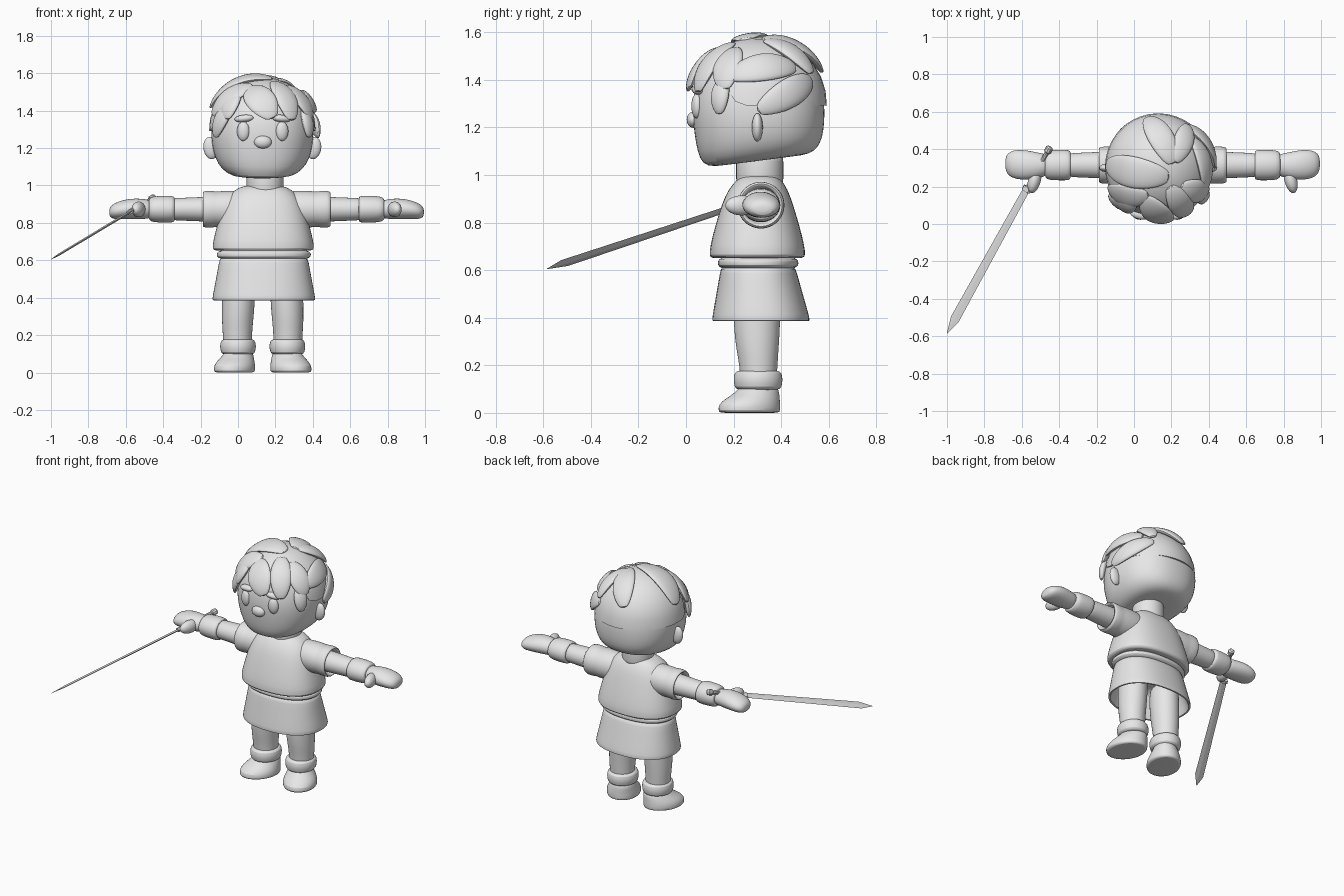
import bpy, bmesh, math
from mathutils import Vector, Matrix

clay = bpy.data.materials.new("clay grey")
clay.diffuse_color = (0.8, 0.8, 0.8, 1)


def finish(name, bm, subdiv=1, angle=40):
    bmesh.ops.recalc_face_normals(bm, faces=bm.faces)
    me = bpy.data.meshes.new(name)
    bm.to_mesh(me)
    bm.free()
    me.materials.append(clay)
    ob = bpy.data.objects.new(name, me)
    bpy.context.collection.objects.link(ob)
    if subdiv:
        ob.modifiers.new("round", 'SUBSURF').levels = subdiv
        ob.modifiers["round"].render_levels = subdiv
    bpy.ops.object.select_all(action='DESELECT')
    ob.select_set(True)
    bpy.context.view_layer.objects.active = ob
    bpy.ops.object.shade_smooth_by_angle(angle=math.radians(angle))
    return ob


def skin(bm, rows):
    """Join rows of points into a capped tube."""
    rings = [[bm.verts.new(p) for p in row] for row in rows]
    n = len(rings[0])
    for a, b in zip(rings, rings[1:]):
        for i in range(n):
            j = (i + 1) % n
            bm.faces.new((a[i], a[j], b[j], b[i]))
    bm.faces.new(rings[0][::-1])
    bm.faces.new(rings[-1])


def loft(name, rings, axis='z', power=2.0, n=24, mirror=None, tilt=None):
    """Rings are (position, radius a, radius b, centre a, centre b)."""
    rows = []
    for t, ra, rb, ca, cb in rings:
        row = []
        for i in range(n):
            a = 2 * math.pi * i / n
            c, s = math.cos(a), math.sin(a)
            u = ca + ra * math.copysign(abs(c) ** (2 / power), c)
            v = cb + rb * math.copysign(abs(s) ** (2 / power), s)
            p = (u, v, t) if axis == 'z' else (t, u, v)
            row.append(tilt(p) if tilt else p)
        rows.append(row)
    bm = bmesh.new()
    skin(bm, rows)
    finish(name if mirror is None else "left_" + name, bm)
    if mirror is not None:
        bm = bmesh.new()
        skin(bm, [[(2 * mirror - p[0], p[1], p[2]) for p in r] for r in rows])
        finish("right_" + name, bm)


def blob(name, centre, radii, rot=(0, 0, 0)):
    bm = bmesh.new()
    bmesh.ops.create_uvsphere(bm, u_segments=20, v_segments=12, radius=1)
    m = Matrix.Identity(3)
    for a, ax in zip(rot, 'XYZ'):
        m = Matrix.Rotation(a, 3, ax) @ m
    for v in bm.verts:
        v.co = Vector(centre) + m @ Vector([c * r for c, r in zip(v.co, radii)])
    finish(name, bm, 0, 60)


CX, CY = 0.135, 0.305

# head: tilted jaw, rounded crown
HX = 0.13
head = [(1.055, .08, .08, .31), (1.05, .15, .19, .305), (1.065, .195, .235, .305),
        (1.11, .24, .26, .307), (1.18, .265, .273, .307), (1.26, .276, .28, .305),
        (1.34, .27, .275, .305), (1.42, .248, .25, .305), (1.49, .205, .205, .305),
        (1.54, .145, .145, .305), (1.565, .06, .06, .305)]
loft("head", [(z, rx, ry, HX, cy) for z, rx, ry, cy in head], power=2.3, n=32,
     tilt=lambda p: (p[0], p[1], p[2] + max(0, 1 - max(0, p[2] - 1.05) / .15) * (p[1] - .25) * .13))

# hair cap: low at the back, high over the forehead
HC, HR = Vector((HX, CY, 1.3)), Vector((.285, .287, .28))
rows = []
for k in range(9):
    row = []
    for i in range(36):
        a = 2 * math.pi * i / 36
        low = -.03 if math.sin(a) > -.3 else -.03 + .6 * min(1, (-math.sin(a) - .3) / .4)
        e = low + (1.54 - low) * max(0, k - 1) / 7
        s = .95 if k == 0 else 1
        row.append(HC + Vector((HR.x * s * math.cos(e) * math.cos(a),
                                HR.y * s * math.cos(e) * math.sin(a), HR.z * math.sin(e))))
    rows.append(row)
bm = bmesh.new()
skin(bm, rows)
finish("hair_cap", bm, 0, 40)


# hair locks: leaf shapes bent over the cap
def lock(name, root, tip, width, lift=.06):
    def direction(p):
        q = Vector(p) - HC
        return Vector((q.x / HR.x, q.y / HR.y, q.z / HR.z)).normalized()
    d0, d1 = direction(root), direction(tip)
    rows = []
    for k in range(10):
        t = k / 9
        d = d0.slerp(d1, t)
        side = d.cross(d1 - d0).normalized()
        f = max(.06, math.sin(math.pi * (.05 + .9 * t)) ** .6)
        c = HC + Vector((d.x * HR.x, d.y * HR.y, d.z * HR.z)) * (1 + lift * t)
        rows.append([c + side * width * f * math.cos(a) + d * .024 * f * math.sin(a)
                     for a in (2 * math.pi * i / 12 for i in range(12))])
    bm = bmesh.new()
    skin(bm, rows)
    finish(name, bm, 1, 50)


for i, (root, tip, w) in enumerate([
        ((.05, .13, 1.55), (.19, .00, 1.36), .085), ((.08, .15, 1.54), (-.19, .16, 1.39), .075),
        ((-.03, .10, 1.47), (-.16, .12, 1.25), .055), ((.19, .25, 1.57), (-.17, .32, 1.42), .09),
        ((.19, .20, 1.56), (.30, .03, 1.35), .07), ((.26, .20, 1.55), (.45, .13, 1.37), .07),
        ((.36, .15, 1.42), (.41, .12, 1.25), .045), ((.33, .48, 1.47), (.42, .16, 1.43), .07),
        ((.30, .56, 1.42), (.42, .30, 1.27), .065), ((.22, .33, 1.58), (.31, .56, 1.44), .06),
        ((.21, .32, 1.58), (.07, .57, 1.43), .075), ((-.01, .15, 1.52), (-.09, .04, 1.36), .06)]):
    lock("hair_lock_%d" % (i + 1), root, tip, w)

# face
for side, s in (("right", -1), ("left", 1)):
    blob(side + "_eye", (.132 + s * .104, .045, 1.29), (.034, .022, .052), (0, 0, s * .2))
    blob(side + "_eyebrow", (.132 + s * .1, .05, 1.358), (.052, .025, .02), (0, s * .1, s * .2))
    blob(side + "_ear", (HX + s * .275, .3, 1.2), (.04, .023, .06), (0, s * .15, 0))
blob("nose", (.133, .03, 1.232), (.047, .027, .034))

# neck, tunic, belt
loft("neck", [(.95, .1, .1, CX + .01, .31), (.97, .1, .1, CX + .01, .31),
              (1.07, .1, .1, CX + .01, .31), (1.09, .1, .1, CX + .01, .31)])
loft("tunic", [(z, rx, ry, CX, cy) for z, rx, ry, cy in (
    (.652, .2, .15, .3), (.65, .26, .195, .3), (.66, .274, .203, .3), (.70, .27, .2, .3),
    (.78, .25, .18, .3), (.88, .222, .15, .3), (.94, .19, .125, .303), (.98, .15, .095, .307),
    (1.0, .1, .07, .31), (1.0, .04, .03, .31))], power=2.4, n=28)
loft("belt", [(z, rx, ry, CX + .003, .303) for z, rx, ry in (
    (.605, .2, .13), (.607, .235, .155), (.62, .255, .172), (.64, .255, .172),
    (.653, .235, .155), (.655, .2, .13))], power=2.3)

# skirt, open underneath
loft("skirt", [(z, rx, ry, CX + .003, cy) for z, rx, ry, cy in (
    (.61, .19, .12, .303), (.612, .234, .156, .303), (.60, .24, .16, .304), (.5, .257, .183, .309),
    (.40, .277, .206, .315), (.385, .277, .207, .315), (.386, .262, .192, .315),
    (.40, .258, .188, .315), (.55, .22, .145, .305), (.56, .16, .1, .305))], power=2.3, n=28)

# legs, ankle cuffs, shoes
LM = .132
loft("leg", [(z, rx, ry, LM + x, y) for z, rx, ry, x, y in (
    (.08, .07, .07, .135, .305), (.1, .075, .075, .135, .305), (.2, .078, .08, .135, .305),
    (.27, .084, .09, .135, .3), (.36, .088, .098, .13, .298), (.48, .09, .1, .127, .298),
    (.56, .08, .09, .125, .298))], mirror=LM)
loft("ankle_cuff", [(z, r, r + .007, LM + .132, .303) for z, r in (
    (.097, .05), (.097, .08), (.107, .093), (.14, .098), (.168, .093), (.178, .08), (.178, .05))], mirror=LM)
loft("shoe", [(z, rx, ry, LM + x, y) for z, rx, ry, x, y in (
    (0, .06, .08, .15, .267), (0, .102, .125, .15, .267), (.008, .11, .131, .15, .266),
    (.035, .11, .131, .15, .266), (.06, .1, .115, .146, .28), (.085, .085, .093, .138, .3),
    (.11, .075, .08, .134, .305), (.12, .05, .05, .134, .305))], mirror=LM,
    tilt=lambda p: (p[0] + (.27 - p[1]) * .15, p[1], p[2]))

# arms
AM, AY, AZ = .153, .315, .873


def arm_part(name, rings):
    loft(name, [(x, ry, rz, AY, AZ) for x, ry, rz in rings], axis='x', mirror=AM)


arm_part("sleeve", [(.2, .06, .06), (.25, .09, .095), (.32, .1, .1), (.4, .1, .098), (.42, .098, .094),
                    (.44, .1, .099), (.485, .1, .1), (.497, .09, .09), (.49, .08, .08),
                    (.45, .07, .07), (.45, .03, .03)])
arm_part("forearm", [(.42, .06, .06), (.44, .071, .067), (.5, .071, .066), (.58, .067, .062),
                     (.66, .064, .06), (.68, .05, .05)])
arm_part("wrist_cuff", [(.645, .05, .045), (.645, .073, .065), (.655, .082, .072), (.70, .083, .073),
                        (.76, .08, .07), (.78, .072, .06), (.785, .04, .04)])
loft("hand", [(.76, .045, .04, .315, .873), (.78, .06, .05, .315, .873), (.83, .072, .056, .312, .875),
              (.88, .08, .055, .315, .875), (.93, .08, .05, .318, .87), (.97, .068, .042, .32, .862),
              (.99, .045, .028, .322, .858), (.994, .015, .01, .322, .858)], axis='x', mirror=AM)
for side, s in (("right", -1), ("left", 1)):
    blob(side + "_thumb", (AM + s * .685, .235, .872), (.034, .072, .042), (0, 0, s * .25))

# sword: flat tapered blade, collar and grip along one line
TIP, END = Vector((-1, -.585, .605)), Vector((-.45, .41, .935))
D = (END - TIP).normalized()
W = Vector((.724, -.542, .427))
W = (W - D * W.dot(D)).normalized()
T = D.cross(W)


def bar(name, stations, n):
    bm = bmesh.new()
    skin(bm, [[TIP + D * t + W * w * math.cos(2 * math.pi * i / n) + T * h * math.sin(2 * math.pi * i / n)
               for i in range(n)] for t, w, h in stations])
    finish(name, bm, 0, 25)


bar("sword_blade", [(0, .001, .001), (.09, .028, .006), (.92, .021, .007)], 4)
bar("sword_collar", [(.905, .027, .014), (.93, .027, .014)], 8)
bar("sword_grip", [(.92, .012, .012), (1.16, .012, .012)], 10)
bar("sword_pommel", [(1.15, .014, .014), (1.155, .02, .02), (1.18, .02, .02), (1.187, .012, .012)], 10)
